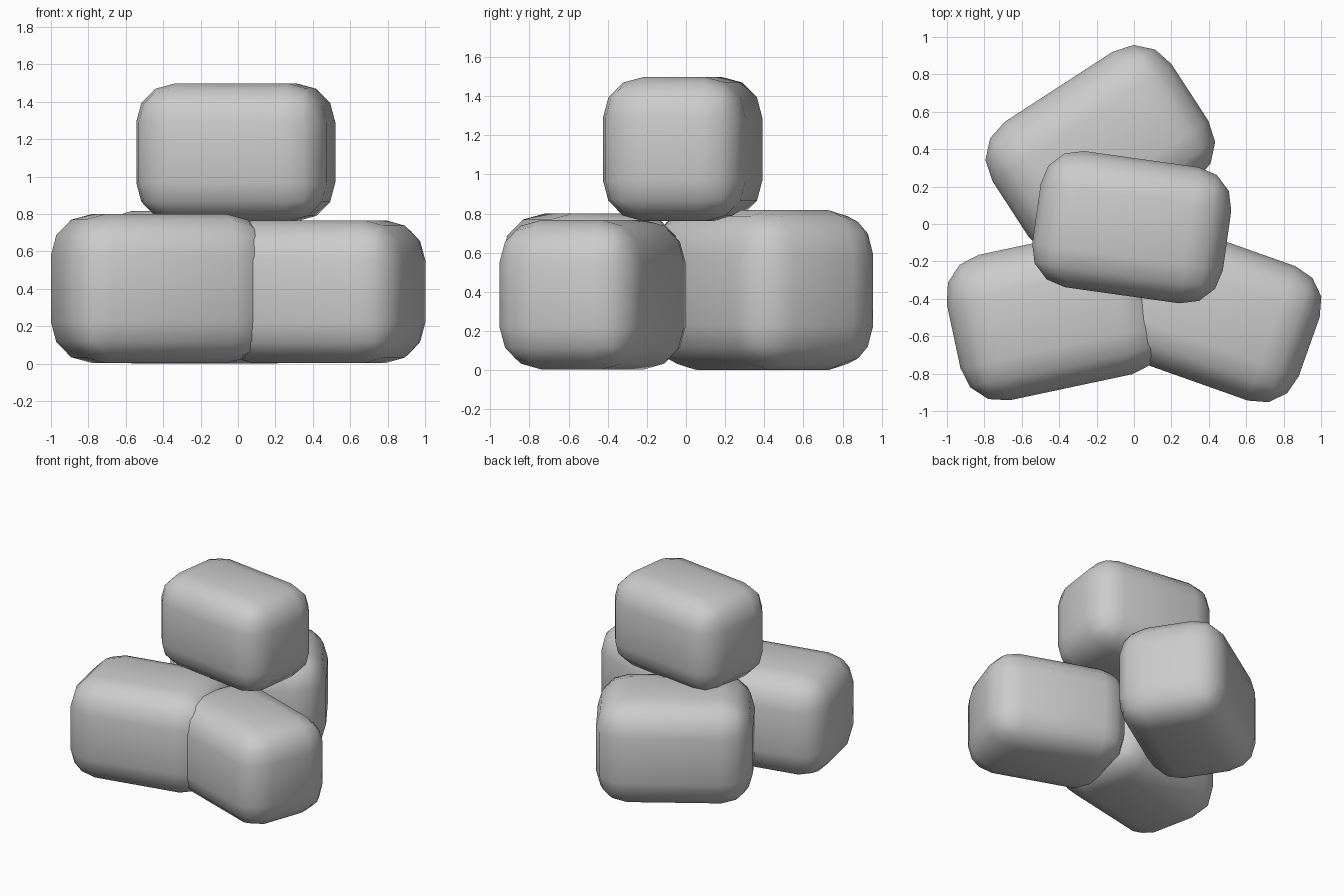
import bpy, bmesh
from math import radians

cube = bpy.data.objects.get("Cube")
if cube:
    bpy.data.objects.remove(cube, do_unlink=True)

# Single stone grey
grey = bpy.data.materials.new("stone_grey")
grey.use_nodes = True
colour = (0.6, 0.6, 0.6, 1)
grey.diffuse_color = colour
grey.node_tree.nodes["Principled BSDF"].inputs["Base Color"].default_value = colour


def stone(name, x, y, bottom, size, turn):
    """Rounded block, 1.4 times as long as it is deep and tall."""
    mesh = bpy.data.meshes.new(name)
    bm = bmesh.new()
    bmesh.ops.create_cube(bm, size=size)
    bmesh.ops.scale(bm, vec=(1.4, 1, 1), verts=bm.verts)
    bmesh.ops.bevel(bm, geom=bm.edges[:], offset=0.28 * size, segments=3,
                    profile=0.5, affect='EDGES', clamp_overlap=True)
    for face in bm.faces:
        face.smooth = True
    bm.to_mesh(mesh)
    bm.free()
    mesh.materials.append(grey)
    obj = bpy.data.objects.new(name, mesh)
    obj.location = (x, y, bottom + size / 2)
    obj.rotation_euler.z = radians(turn)
    bpy.context.collection.objects.link(obj)


# Three stones on the ground, one resting on them
stone("front_right_stone", -0.42, -0.484, 0.004, 0.795, 12)
stone("front_left_stone", 0.434, -0.478, 0.004, 0.762, -19.5)
stone("back_stone", -0.18, 0.391, 0, 0.817, 33)
stone("top_stone", -0.012, -0.017, 0.762, 0.735, -8)
